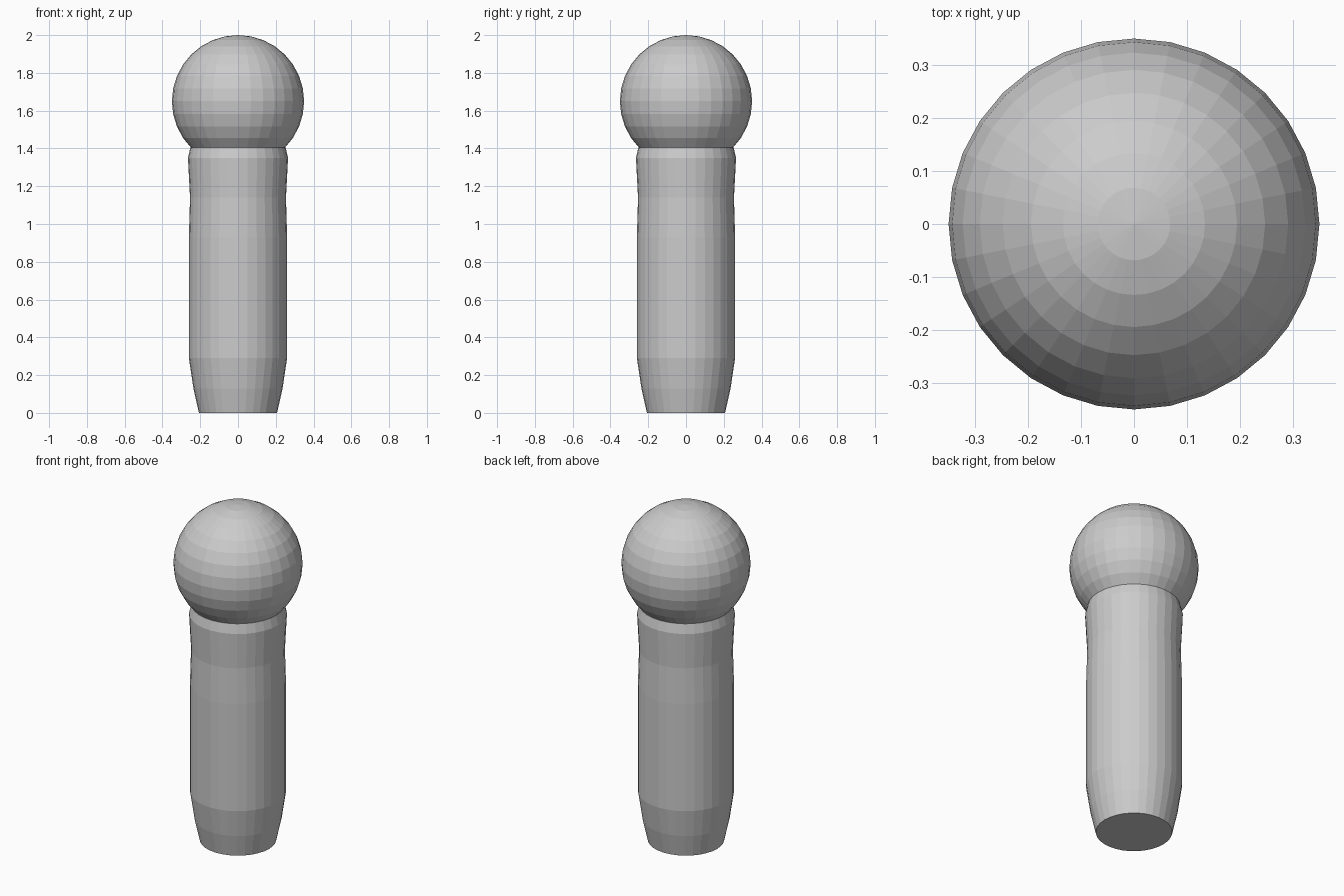
import bpy
import bmesh
import math

if "Cube" in bpy.data.objects:
    bpy.data.objects.remove(bpy.data.objects["Cube"])

SEGMENTS = 32


def add_object(name, bm):
    bmesh.ops.recalc_face_normals(bm, faces=bm.faces)
    mesh = bpy.data.meshes.new(name)
    bm.to_mesh(mesh)
    bm.free()
    obj = bpy.data.objects.new(name, mesh)
    bpy.context.collection.objects.link(obj)
    return obj


def lathe(name, profile):
    """Flat-faced, capped solid from (radius, height) pairs."""
    bm = bmesh.new()
    rings = []
    for r, z in profile:
        angles = [2 * math.pi * i / SEGMENTS for i in range(SEGMENTS)]
        rings.append([bm.verts.new((r * math.cos(a), r * math.sin(a), z)) for a in angles])
    for low, high in zip(rings, rings[1:]):
        for i in range(SEGMENTS):
            j = (i + 1) % SEGMENTS
            bm.faces.new((low[i], low[j], high[j], high[i]))
    bm.faces.new(rings[0][::-1])
    bm.faces.new(rings[-1])
    return add_object(name, bm)


# Handle: tapered foot, straight shaft, slight waist and bevelled collar
lathe("handle", [
    (0.207, 0.0), (0.236, 0.13), (0.26, 0.29), (0.26, 0.93),
    (0.254, 1.14), (0.265, 1.35), (0.252, 1.405),
])

# Ball head resting in the collar
ball = bmesh.new()
bmesh.ops.create_uvsphere(ball, u_segments=SEGMENTS, v_segments=16, radius=0.35)
bmesh.ops.translate(ball, verts=ball.verts, vec=(0, 0, 1.65))
add_object("ball_head", ball)
